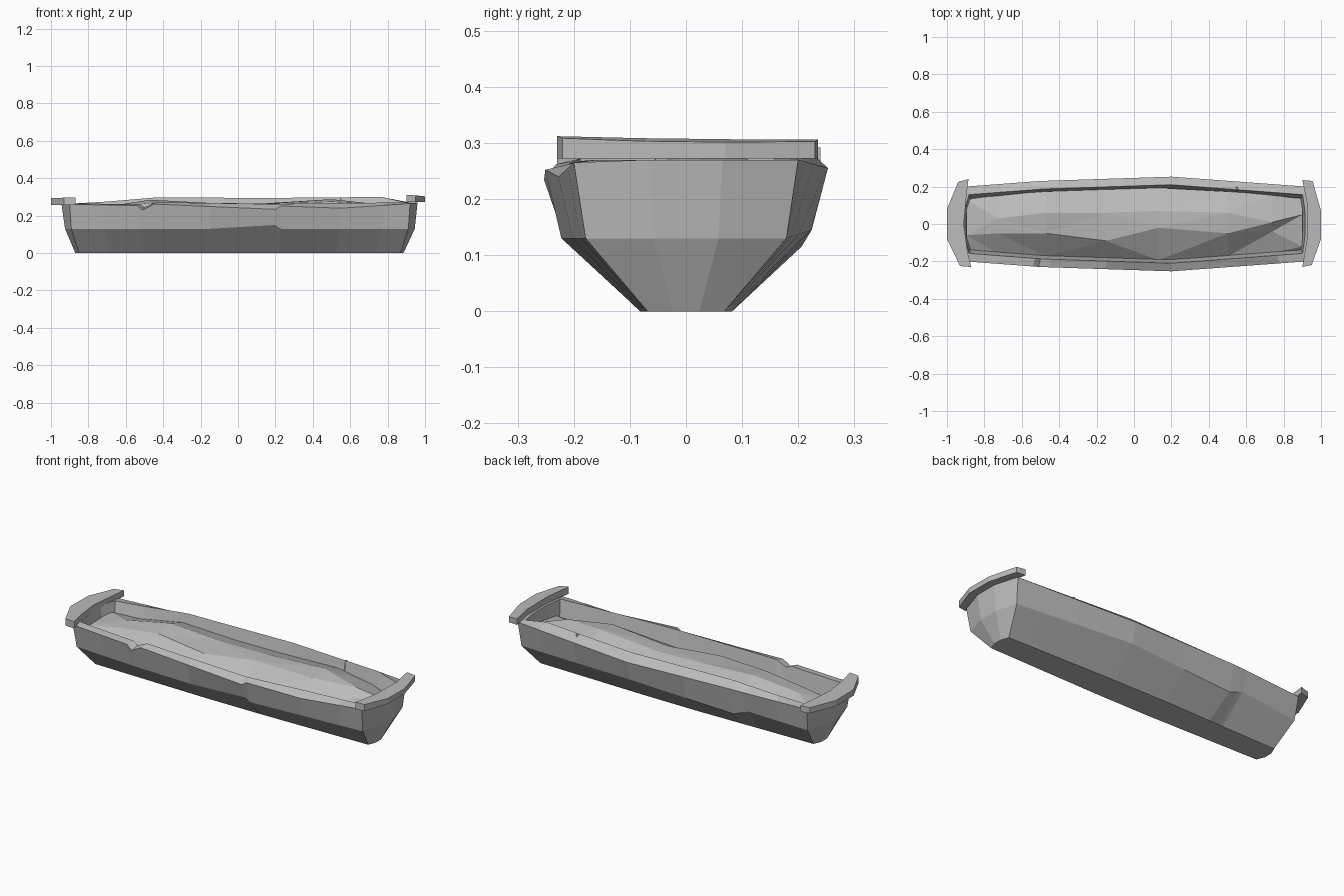
import bpy
import bmesh

cube = bpy.data.objects.get("Cube")
if cube:
    bpy.data.objects.remove(cube)

stone = bpy.data.materials.new("stone_grey")
stone.use_nodes = True
GREY = (0.5, 0.5, 0.5, 1)
stone.diffuse_color = GREY
stone.node_tree.nodes["Principled BSDF"].inputs["Base Color"].default_value = GREY


def finish(bm, name):
    bmesh.ops.recalc_face_normals(bm, faces=bm.faces)
    mesh = bpy.data.meshes.new(name)
    bm.to_mesh(mesh)
    bm.free()
    mesh.materials.append(stone)
    obj = bpy.data.objects.new(name, mesh)
    bpy.context.collection.objects.link(obj)
    return obj


def lerp(x, pts):
    """Straight-line reading of a profile given as (x, value) pairs."""
    for (x0, v0), (x1, v1) in zip(pts, pts[1:]):
        if x <= x1:
            return v0 + (v1 - v0) * max(0, (x - x0) / (x1 - x0))
    return pts[-1][1]


# Profiles along the length
XS = [-0.9, -0.72, -0.54, -0.51, -0.45, -0.15, 0.2, 0.23, 0.55, 0.78, 0.92]
BULGE = [(-0.9, 0.2), (-0.5, 0.23), (0.2, 0.253), (0.92, 0.2)]
LIP_FRONT = [(-0.9, 0.26), (-0.54, 0.255), (-0.51, 0.23), (-0.45, 0.262),
             (0.2, 0.234), (0.23, 0.252), (0.55, 0.24), (0.92, 0.265)]
LIP_BACK = [(-0.9, 0.26), (-0.45, 0.265), (0.2, 0.255), (0.92, 0.27)]
CREST_FRONT = [(-0.9, 0.265), (-0.54, 0.262), (-0.51, 0.245), (-0.45, 0.272),
               (0.2, 0.262), (0.55, 0.268), (0.92, 0.27)]
CREST_BACK = [(-0.9, 0.265), (-0.72, 0.275), (-0.45, 0.297), (0.2, 0.295),
              (0.78, 0.3), (0.92, 0.27)]
MID_FRONT = [(-0.9, 0.13), (-0.15, 0.13), (0.2, 0.15), (0.23, 0.13), (0.92, 0.13)]
MID_BACK = [(-0.9, 0.13), (-0.54, 0.15), (-0.45, 0.115), (0.2, 0.145), (0.92, 0.13)]


def loop(bm, width, front_z, back_z, left, right, end_y, x_scale, end_z):
    """One level of the trough: front side, right end, back side, left end."""
    co = [(x * x_scale, -width(x), front_z(x)) for x in XS]
    co += [(right, -end_y, end_z), (right, end_y, end_z)]
    co += [(x * x_scale, width(x), back_z(x)) for x in reversed(XS)]
    co += [(left, end_y, end_z), (left, -end_y, end_z)]
    return [bm.verts.new(c) for c in co]


def inner_width(x):
    return lerp(x, BULGE) - 0.043


# Trough: outer shell, rim and sloping inner wall
bm = bmesh.new()
levels = [
    loop(bm, lambda x: 0.085 - 0.018 * abs(x), lambda x: 0, lambda x: 0,
         -0.87, 0.885, 0.024, 0.945, 0),
    loop(bm, lambda x: lerp(x, BULGE) * 0.85 + 0.009, lambda x: lerp(x, MID_FRONT),
         lambda x: lerp(x, MID_BACK), -0.925, 0.945, 0.058, 0.99, 0.13),
    loop(bm, lambda x: lerp(x, BULGE), lambda x: lerp(x, LIP_FRONT),
         lambda x: lerp(x, LIP_BACK), -0.945, 0.96, 0.065, 1, 0.27),
    loop(bm, inner_width, lambda x: lerp(x, CREST_FRONT),
         lambda x: lerp(x, CREST_BACK), -0.91, 0.915, 0.06, 0.98, 0.27),
    loop(bm, lambda x: inner_width(x) - 0.02, lambda x: 0.16, lambda x: 0.2,
         -0.895, 0.9, 0.06, 0.97, 0.18),
]
for low, high in zip(levels, levels[1:]):
    for i in range(len(low)):
        j = (i + 1) % len(low)
        bm.faces.new((low[i], low[j], high[j], high[i]))
bm.faces.new(levels[0])
finish(bm, "trough")

# Uneven mound inside: x, front ridge y, back ridge y, front ridge z, back ridge z
MOUND = [
    (-0.895, -0.06, 0.13, 0.205, 0.21), (-0.73, -0.05, 0.03, 0.235, 0.245),
    (-0.47, -0.05, 0.06, 0.268, 0.285), (-0.15, -0.09, 0.06, 0.255, 0.268),
    (0.13, -0.02, 0.07, 0.262, 0.265), (0.5, -0.05, 0.06, 0.275, 0.288),
    (0.74, -0.04, 0.01, 0.22, 0.262), (0.9, -0.12, 0.05, 0.19, 0.215),
]
bm = bmesh.new()
rows = []
for x, yf, yb, zf, zb in MOUND:
    edge = inner_width(x) - 0.014
    rows.append([bm.verts.new(c) for c in (
        (x, -edge, 0.165), (x, yf, zf), (x, yb, zb), (x, edge, zb - 0.04))])
for a, b in zip(rows, rows[1:]):
    for i in range(3):
        bm.faces.new((a[i], b[i], b[i + 1], a[i + 1]))
bmesh.ops.triangulate(bm, faces=bm.faces)
finish(bm, "mound")


# Curved slabs capping each end, their tops leaning outward and back
def slab(name, outline, low, high, lean):
    bm = bmesh.new()
    base = bm.faces.new([bm.verts.new((x, y, low)) for x, y in outline])
    top = bmesh.ops.extrude_face_region(bm, geom=[base])["geom"]
    for v in top:
        if isinstance(v, bmesh.types.BMVert):
            v.co.z = high - 0.012 * (v.co.y + 0.23) - lean * (abs(v.co.x) - 0.9)
    finish(bm, name)


slab("left_end_slab", [(0.9, -0.23), (0.95, -0.22), (1, -0.08), (1, 0.07),
                       (0.955, 0.23), (0.9, 0.235), (0.925, 0.11), (0.925, -0.08)],
     0.272, 0.312, 0.07)
slab("right_end_slab", [(-0.87, -0.23), (-0.93, -0.225), (-1, -0.08), (-1, 0.08),
                        (-0.94, 0.225), (-0.885, 0.24), (-0.895, 0.16), (-0.91, 0),
                        (-0.89, -0.15)],
     0.258, 0.297, 0.02)

# Small stone chip on the inside of the back rim
bm = bmesh.new()
bmesh.ops.create_cone(bm, segments=4, radius1=0.024, radius2=0.008, depth=0.06, cap_ends=True)
chip = finish(bm, "rim_chip")
chip.location = (0.55, 0.19, 0.265)
